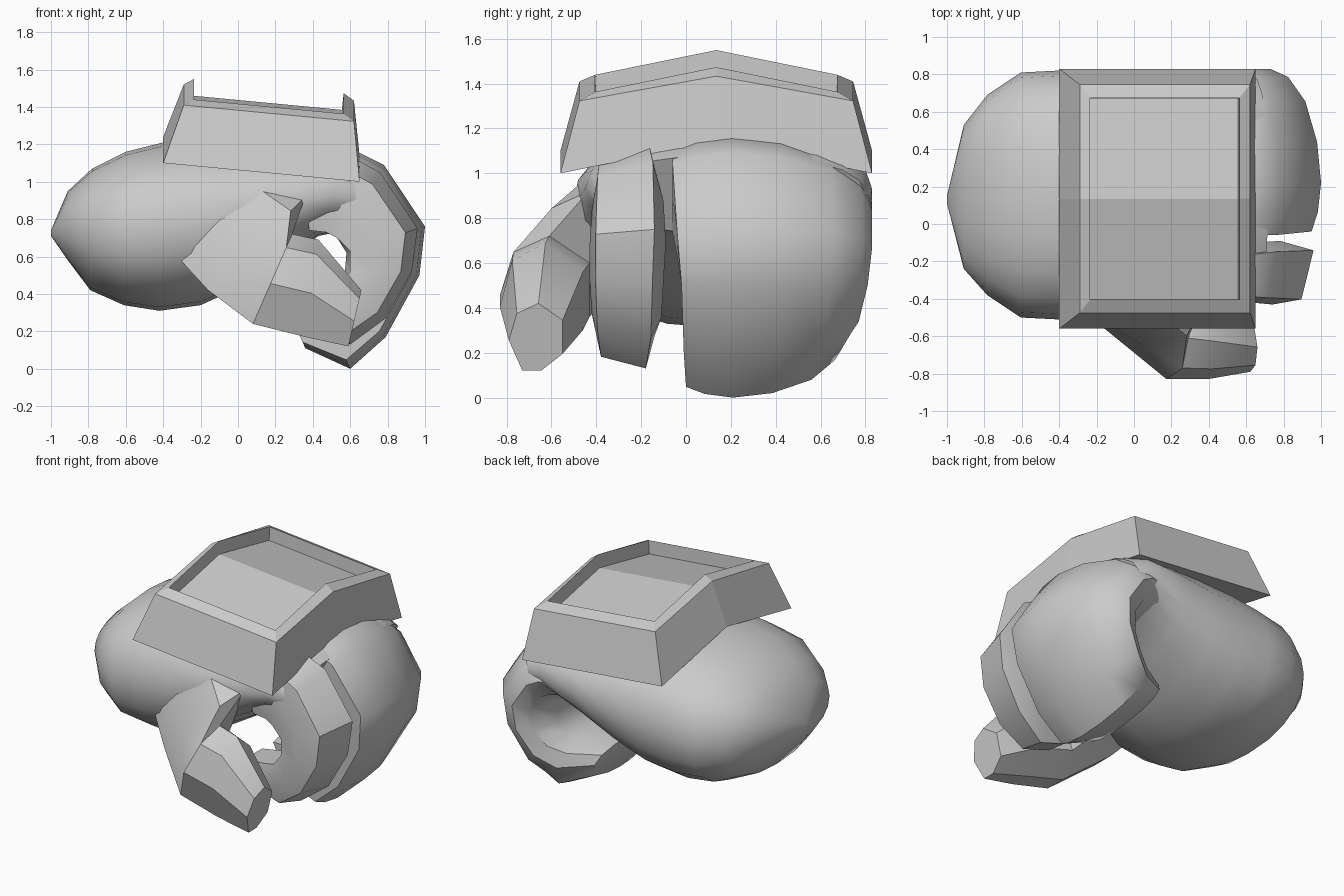
import bpy, bmesh, math
from mathutils import Vector


def make_object(name, rings, smooth=None):
    """Skin closed loops of points into a capped solid."""
    bm = bmesh.new()
    loops = [[bm.verts.new(p) for p in ring] for ring in rings]
    n = len(loops[0])
    for a, b in zip(loops, loops[1:]):
        for i in range(n):
            j = (i + 1) % n
            bm.faces.new((a[i], a[j], b[j], b[i]))
    caps = [bm.faces.new(loops[0]), bm.faces.new(loops[-1])]
    bmesh.ops.triangulate(bm, faces=caps)
    bmesh.ops.recalc_face_normals(bm, faces=bm.faces)
    mesh = bpy.data.meshes.new(name)
    bm.to_mesh(mesh)
    bm.free()
    ob = bpy.data.objects.new(name, mesh)
    bpy.context.collection.objects.link(ob)
    if smooth:
        bpy.ops.object.select_all(action='DESELECT')
        bpy.context.view_layer.objects.active = ob
        ob.select_set(True)
        bpy.ops.object.shade_smooth_by_angle(angle=math.radians(smooth))
    return ob


def sweep(name, stations, section, smooth):
    """Station: outer x,z, inner x,z, y range. Section: (across y, inner to outer)."""
    rings = []
    for ox, oz, ix, iz, y0, y1 in stations:
        rings.append([Vector((ix + (ox - ix) * w, y0 + (y1 - y0) * v, iz + (oz - iz) * w))
                      for v, w in section])
    return make_object(name, rings, smooth)


def round_section(n, power):
    pts = []
    for i in range(n):
        a = 2 * math.pi * i / n
        c, s = math.cos(a), math.sin(a)
        pts.append((0.5 + 0.5 * math.copysign(abs(c) ** (2 / power), c),
                    0.5 + 0.5 * math.copysign(abs(s) ** (2 / power), s)))
    return pts


# Rounded wrist, palm and back of the hand
sweep("hand", [
    (-1.0, 0.74, -1.0, 0.71, 0.11, 0.15),
    (-0.91, 0.95, -0.91, 0.58, -0.24, 0.53),
    (-0.78, 1.07, -0.79, 0.42, -0.38, 0.69),
    (-0.60, 1.16, -0.61, 0.34, -0.50, 0.81),
    (-0.40, 1.21, -0.42, 0.31, -0.51, 0.82),
    (-0.18, 1.23, -0.20, 0.34, -0.51, 0.83),
    (0.08, 1.22, 0.02, 0.44, -0.51, 0.83),
    (0.35, 1.20, 0.25, 0.58, -0.48, 0.83),
    (0.60, 1.15, 0.43, 0.71, -0.45, 0.83),
    (0.72, 1.08, 0.53, 0.73, -0.41, 0.80)], round_section(20, 2.3), 45)

# Wide joined fingers curling under the palm
sweep("joined_fingers", [
    (0.35, 1.14, 0.38, 0.74, -0.05, 0.79),
    (0.65, 1.155, 0.47, 0.73, -0.06, 0.82),
    (0.78, 1.09, 0.53, 0.70, -0.06, 0.83),
    (1.00, 0.76, 0.58, 0.62, -0.04, 0.83),
    (0.97, 0.50, 0.57, 0.50, -0.02, 0.81),
    (0.79, 0.17, 0.51, 0.43, -0.01, 0.77),
    (0.60, 0.00, 0.42, 0.40, 0.00, 0.70),
    (0.36, 0.11, 0.24, 0.38, 0.02, 0.58)],
    [(0, .08), (0, .5), (0, .88), (.12, .96), (.3, 1), (.55, .95), (.8, .80),
     (.95, .58), (1, .35), (.93, .12), (.7, 0), (.3, 0)], 45)

# Separate index finger
sweep("index_finger", [
    (0.35, 1.10, 0.38, 0.74, -0.41, -0.12),
    (0.63, 1.12, 0.47, 0.73, -0.41, -0.12),
    (0.76, 1.05, 0.53, 0.70, -0.42, -0.10),
    (0.96, 0.75, 0.60, 0.63, -0.43, -0.09),
    (0.93, 0.52, 0.60, 0.52, -0.43, -0.10),
    (0.79, 0.27, 0.54, 0.44, -0.42, -0.11),
    (0.60, 0.13, 0.46, 0.42, -0.40, -0.14),
    (0.40, 0.20, 0.30, 0.40, -0.38, -0.16)],
    [(.1, 0), (0, .4), (.08, .82), (.85, 1), (1, .5), (.95, 0)], 35)

# Thumb folded across the front
sweep("thumb", [
    (0.15, 1.05, -0.38, 0.66, -0.20, -0.47),
    (0.36, 0.92, -0.16, 0.42, -0.25, -0.66),
    (0.29, 0.72, 0.08, 0.24, -0.43, -0.83),
    (0.43, 0.69, 0.36, 0.17, -0.46, -0.83),
    (0.66, 0.42, 0.59, 0.12, -0.55, -0.79)],
    [(.45, 1), (0, .75), (0, .25), (.4, 0), (.75, 0), (1, .45), (.85, .85)], 35)


# Bent, tilted plate with a recessed top
def plate_ring(x0, x1, y0, y1, edge, peak):
    pts = [(x0, y0, edge), (x1, y0, edge), (x1, 0.135, peak),
           (x1, y1, edge), (x0, y1, edge), (x0, 0.135, peak)]
    return [Vector((x, y, z - 0.095 * (x + 0.4))) for x, y, z in pts]


plate = make_object("back_plate", [
    plate_ring(-0.40, 0.65, -0.56, 0.83, 1.10, 1.24),
    plate_ring(-0.29, 0.62, -0.475, 0.745, 1.42, 1.53),
    plate_ring(-0.235, 0.565, -0.405, 0.675, 1.455, 1.565),
    plate_ring(-0.235, 0.555, -0.40, 0.67, 1.365, 1.475)])
# Make both end caps follow the central fold
bm = bmesh.new()
bm.from_mesh(plate.data)
bm.verts.ensure_lookup_table()
for base in (0, 18):
    ring = bm.verts[base:base + 6]
    old = [f for f in bm.faces if all(v in ring for v in f.verts)]
    bmesh.ops.delete(bm, geom=old, context='FACES_ONLY')
    bm.verts.ensure_lookup_table()
    r = bm.verts[base:base + 6]
    bm.faces.new((r[0], r[1], r[2], r[5]))
    bm.faces.new((r[5], r[2], r[3], r[4]))
bmesh.ops.recalc_face_normals(bm, faces=bm.faces)
bm.to_mesh(plate.data)
bm.free()
